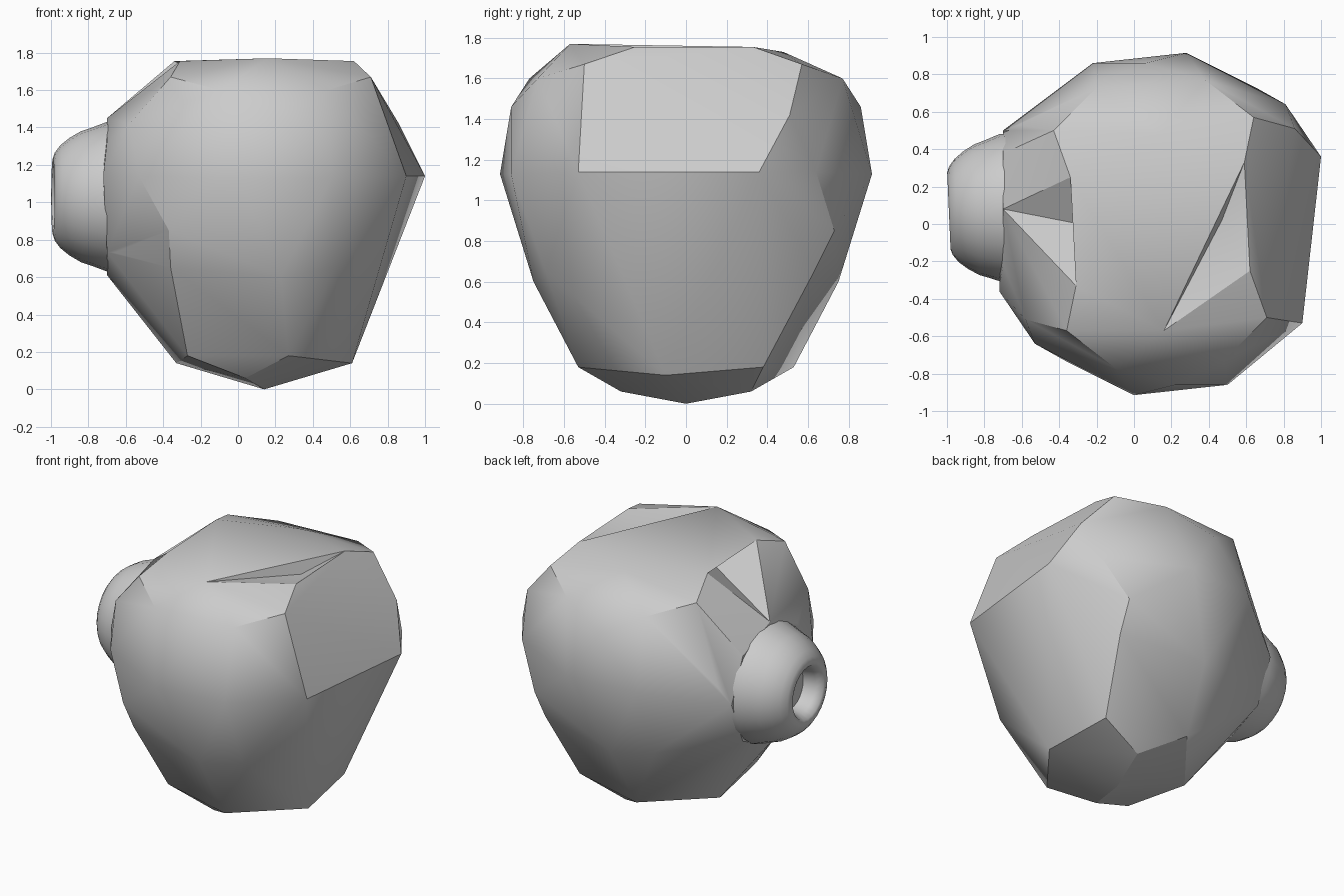
import bpy, bmesh, math
from mathutils import Matrix, Vector

if "Cube" in bpy.data.objects:
    bpy.data.objects.remove(bpy.data.objects["Cube"])

CX = 0.14  # the body has a half-turn symmetry about x = 0.14, y = 0


def turned(p):
    return (2 * CX - p[0], -p[1], p[2])


def finish(name, bm, angle):
    bmesh.ops.recalc_face_normals(bm, faces=bm.faces[:])
    me = bpy.data.meshes.new(name)
    bm.to_mesh(me)
    bm.free()
    ob = bpy.data.objects.new(name, me)
    bpy.context.collection.objects.link(ob)
    bpy.ops.object.select_all(action='DESELECT')
    ob.select_set(True)
    bpy.context.view_layer.objects.active = ob
    bpy.ops.object.shade_smooth_by_angle(angle=math.radians(angle))


# Corners of one half of the body: waist, flanks and foot
half = [(0, -0.915, 1.13), (0.5, -0.86, 1.13), (0.9, -0.53, 1.14), (1.0, 0.36, 1.14),
        (-0.53, -0.64, 1.14), (-0.37, -0.73, 0.85), (0.23, -0.75, 0.6), (0.52, -0.69, 0.65),
        (-0.36, -0.63, 0.65), (0.27, -0.53, 0.18), (-0.27, -0.38, 0.18),
        (0.04, -0.32, 0.06), (0.61, -0.1, 0.14)]
# Rim of one upper lobe
peak_r, peak_l = (0.62, -0.25, 1.755), (-0.31, -0.33, 1.755)
half += [(-0.58, -0.51, 1.42), (-0.36, -0.57, 1.67), (-0.1, -0.77, 1.6), (0.22, -0.86, 1.46),
         (0.48, -0.73, 1.6), (0.71, -0.5, 1.67), peak_r, peak_l]
# Flare where the spout joins the body
flare = [(-0.7, 0.08 + 0.42 * math.cos(i * math.pi / 4), 1.03 + 0.42 * math.sin(i * math.pi / 4))
         for i in range(8)]
extra = [(CX, 0, 0), (0.16, -0.57, 1.77), (0.14, 0.48, 1.73), (-0.66, -0.27, 0.73)]

bm = bmesh.new()
for p in half + [turned(p) for p in half] + flare + extra:
    bm.verts.new(p)
bmesh.ops.convex_hull(bm, input=bm.verts[:])
bmesh.ops.delete(bm, geom=[v for v in bm.verts if not v.link_faces], context='VERTS')

# Notches between the two lobes: split the bridging edge and sink its middle
for a, b, sunk in ((peak_r, turned(peak_l), (0.47, 0.02, 1.68)),
                   (turned(peak_r), peak_l, (-0.19, -0.02, 1.68))):
    for e in bm.edges:
        ends = [v.co for v in e.verts]
        if any((ends[i] - Vector(a)).length < 0.01 and (ends[1 - i] - Vector(b)).length < 0.01
               for i in (0, 1)):
            res = bmesh.ops.subdivide_edges(bm, edges=[e], cuts=1)
            for g in res['geom_inner']:
                if isinstance(g, bmesh.types.BMVert):
                    g.co = sunk
            break
bmesh.ops.triangulate(bm, faces=[f for f in bm.faces if len(f.verts) > 3])
finish("body", bm, 30)

# Spout: rounded lathe with a dished opening
profile = [(-0.5, 0.40), (-0.7, 0.40), (-0.78, 0.37), (-0.84, 0.35), (-0.9, 0.315), (-0.95, 0.275),
           (-0.98, 0.235), (-0.99, 0.205), (-0.985, 0.18), (-0.94, 0.155), (-0.86, 0.14)]
SEG = 24
bm = bmesh.new()
rings = [[bm.verts.new((x, r * math.cos(2 * math.pi * i / SEG), r * math.sin(2 * math.pi * i / SEG)))
          for i in range(SEG)] for x, r in profile]
for a, b in zip(rings, rings[1:]):
    for i in range(SEG):
        j = (i + 1) % SEG
        bm.faces.new((a[i], a[j], b[j], b[i]))
bm.faces.new(rings[0])
bm.faces.new(rings[-1])
pivot = Vector((-0.75, 0, 0))
bm.transform(Matrix.Translation((0, 0.08, 1.03)) @ Matrix.Translation(pivot)
             @ Matrix.Rotation(math.radians(2.5), 4, 'Z') @ Matrix.Translation(-pivot))
finish("spout", bm, 50)
